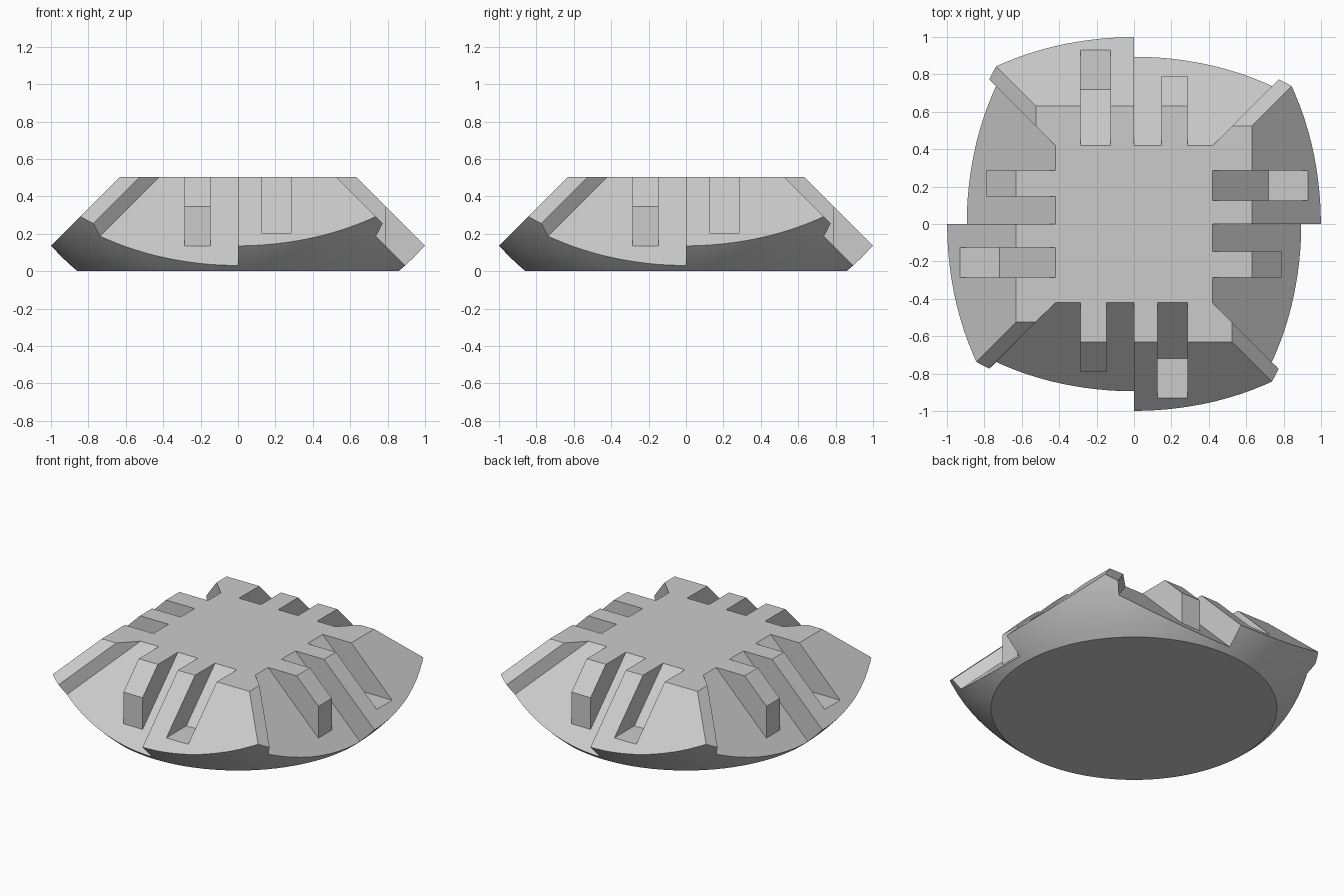
import bpy, bmesh, math
from mathutils import Matrix, Vector

if "Cube" in bpy.data.objects:
    bpy.data.objects.remove(bpy.data.objects["Cube"])

CENTER, RADIUS, TOP = 1.03, 1.341, 0.505      # ball centre height, ball radius, top plane
INNER, MIDDLE, OUTER = 0.925, 1.03, 1.135     # 45-degree planes: -y + z = value


def finish(bm, name):
    bmesh.ops.recalc_face_normals(bm, faces=bm.faces)
    mesh = bpy.data.meshes.new(name)
    bm.to_mesh(mesh)
    bm.free()
    obj = bpy.data.objects.new(name, mesh)
    bpy.context.collection.objects.link(obj)
    return obj


def hull(points, turn, name):
    """Convex solid through points, turned about z."""
    bm = bmesh.new()
    rot = Matrix.Rotation(turn, 3, 'Z')
    for p in points:
        bm.verts.new(rot @ Vector(p))
    bmesh.ops.convex_hull(bm, input=bm.verts)
    bmesh.ops.dissolve_limit(bm, angle_limit=0.001, verts=bm.verts, edges=bm.edges)
    return finish(bm, name)


def above_slope(corners, offset):
    """Points of the space above the plane -y + z = offset over an xy outline."""
    return [p for x, y in corners for p in ((x, y, offset + y), (x, y, 1.6))]


def rect(x0, x1, y0, y1):
    return [(x0, y0), (x1, y0), (x1, y1), (x0, y1)]


def extrude(profile, x0, x1):
    return [(x, y, z) for y, z in profile for x in (x0, x1)]


def subtract(target, cutter):
    mod = target.modifiers.new("cut", 'BOOLEAN')
    mod.operation, mod.solver, mod.object = 'DIFFERENCE', 'EXACT', cutter
    bpy.context.view_layer.objects.active = target
    bpy.ops.object.modifier_apply(modifier=mod.name)
    bpy.data.objects.remove(cutter, do_unlink=True)


# Slice of a ball between the base and the top plane
bm = bmesh.new()
bmesh.ops.create_uvsphere(bm, u_segments=96, v_segments=64, radius=RADIUS)
bmesh.ops.rotate(bm, verts=bm.verts, matrix=Matrix.Rotation(math.pi / 96, 3, 'Z'))
bmesh.ops.translate(bm, verts=bm.verts, vec=(0, 0, CENTER))
for z, n in ((0, -1), (TOP, 1)):
    cut = bmesh.ops.bisect_plane(bm, geom=bm.verts[:] + bm.edges[:] + bm.faces[:],
                                 plane_co=(0, 0, z), plane_no=(0, 0, n), clear_outer=True)
    rim = [e for e in cut['geom_cut'] if isinstance(e, bmesh.types.BMEdge)]
    bmesh.ops.contextual_create(bm, geom=rim)
body = finish(bm, "interlocking_segment")

for i in range(4):
    turn = i * math.pi / 2
    # Outer slope across the whole side
    subtract(body, hull(above_slope(rect(-1.6, 1.6, -1.6, -0.2), OUTER), turn, "outer_slope"))
    # Middle slope trimming the neighbouring corner
    subtract(body, hull(above_slope(rect(-1.6, -0.4, -1.6, -0.2), MIDDLE), turn, "corner_trim"))
    # Recessed half, leaving one raised tooth
    recess = hull(above_slope([(0, 0), (0, -1.6), (-1.6, -1.6)], INNER), turn, "recess")
    tooth = hull(extrude([(-0.79, -1), (0.1, -1), (0.1, 2), (-0.79, 2)], -0.286, -0.146),
                 turn, "tooth")
    subtract(recess, tooth)
    subtract(body, recess)
    # Slot with a level floor in the raised half
    slot = [(0, INNER), (-0.72, 0.205), (-1.6, 0.205), (-1.6, 1.6), (0, 1.6)]
    subtract(body, hull(extrude(slot, 0.126, 0.286), turn, "slot"))

# Smooth ball surface with crisp cut edges
bpy.ops.object.select_all(action='DESELECT')
body.select_set(True)
bpy.context.view_layer.objects.active = body
bpy.ops.object.shade_smooth_by_angle(angle=math.radians(20))
